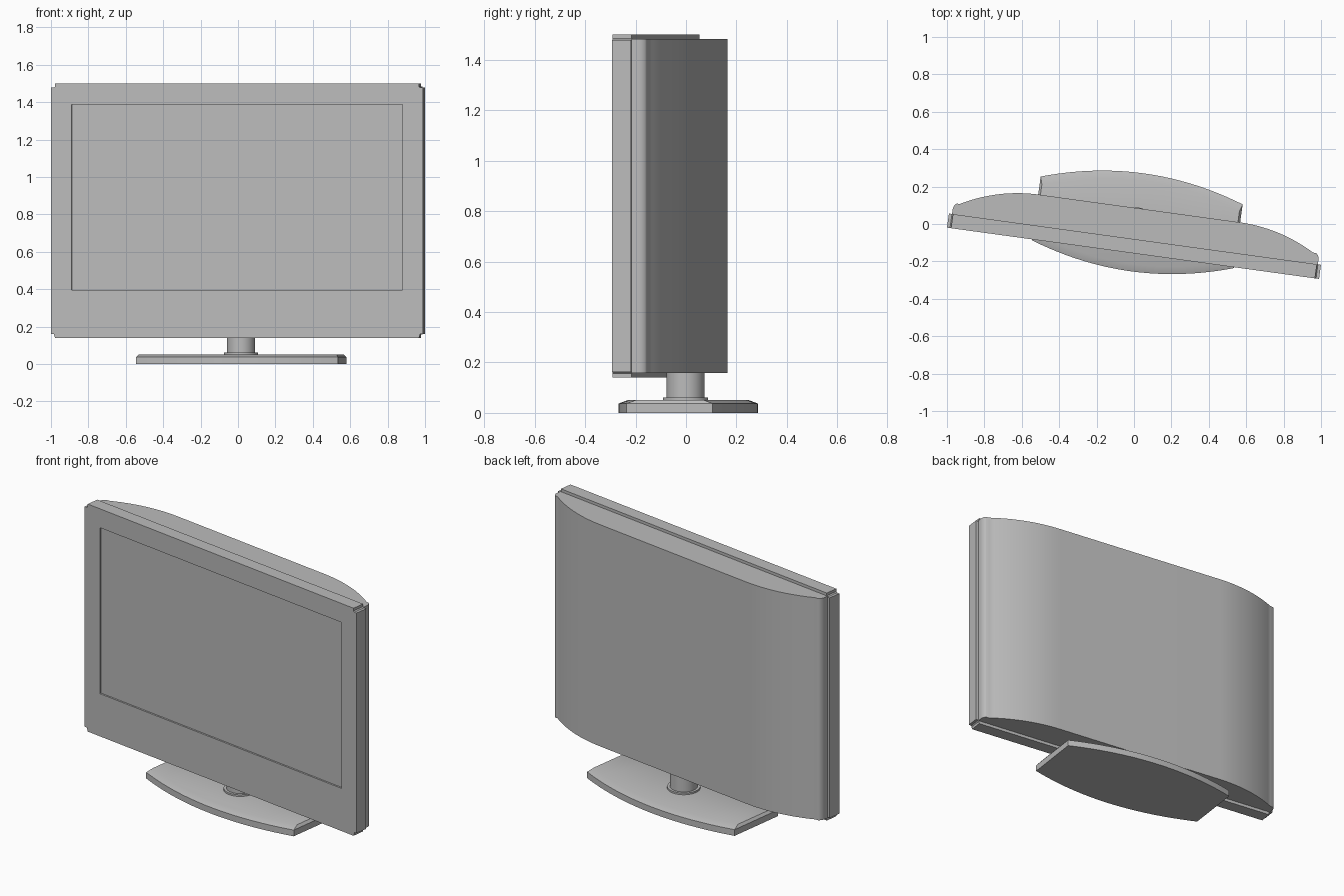
import bpy
import bmesh
import math

cube = bpy.data.objects.get("Cube")
if cube:
    bpy.data.objects.remove(cube, do_unlink=True)

TURN = math.radians(-7.85)      # the whole set is swivelled a little
PIVOT = (0.016, -0.002, 0)

grey = bpy.data.materials.new("plain grey")
grey.use_nodes = True
colour = (0.5, 0.5, 0.5, 1)
grey.diffuse_color = colour
grey.node_tree.nodes["Principled BSDF"].inputs["Base Color"].default_value = colour


def finish(bm, name, angle=30):
    bmesh.ops.recalc_face_normals(bm, faces=bm.faces)
    mesh = bpy.data.meshes.new(name)
    bm.to_mesh(mesh)
    bm.free()
    obj = bpy.data.objects.new(name, mesh)
    bpy.context.collection.objects.link(obj)
    mesh.materials.append(grey)
    obj.location = PIVOT
    obj.rotation_euler.z = TURN
    bpy.ops.object.select_all(action="DESELECT")
    obj.select_set(True)
    bpy.context.view_layer.objects.active = obj
    bpy.ops.object.shade_smooth_by_angle(angle=math.radians(angle))
    return obj


def loft(name, rings, angle=30):
    """Join equal-length rings of points and cap both ends."""
    bm = bmesh.new()
    loops = [[bm.verts.new(p) for p in ring] for ring in rings]
    n = len(loops[0])
    for low, high in zip(loops, loops[1:]):
        for i in range(n):
            j = (i + 1) % n
            bm.faces.new((low[i], low[j], high[j], high[i]))
    bm.faces.new(loops[0][::-1])
    bm.faces.new(loops[-1])
    return finish(bm, name, angle)


def circle(r, z, n=48):
    return [(r * math.cos(math.tau * i / n), r * math.sin(math.tau * i / n), z)
            for i in range(n)]


# Front panel with rounded corners and a sunken screen
HALF, FRONT, BACK, LOW, HIGH = 1.004, -0.156, -0.08, 0.14, 1.5
bm = bmesh.new()
bmesh.ops.create_cube(bm, size=2)
for v in bm.verts:
    v.co.x *= HALF
    v.co.y = FRONT if v.co.y < 0 else BACK
    v.co.z = LOW if v.co.z < 0 else HIGH
corners = [e for e in bm.edges
           if abs(e.verts[0].co.y - e.verts[1].co.y) > 0.01]
face = min(bm.faces, key=lambda f: f.calc_center_median().y)
bmesh.ops.inset_region(bm, faces=[face], thickness=0.11)
middle = (LOW + HIGH) / 2
for v in face.verts:
    v.co.x = math.copysign(0.893, v.co.x)
    v.co.z = 0.395 if v.co.z < middle else 1.387
walls = bmesh.ops.extrude_discrete_faces(bm, faces=[face])
for v in walls["faces"][0].verts:
    v.co.y += 0.01
bmesh.ops.bevel(bm, geom=corners, offset=0.022, segments=5, affect="EDGES")
finish(bm, "front_panel")

# Rear housing: flat back, wide arcs at the sides, small round at each end
side = [(0.987, BACK), (0.987, -0.055)]
for i in range(1, 6):
    a = math.radians(12 * i)
    side.append((0.955 + 0.032 * math.cos(a), -0.055 + 0.038 * math.sin(a)))
RADIUS, FLAT, REAR = 0.85, 0.54, 0.086
for i in range(17):
    a = math.radians(29 * (1 - i / 16))
    side.append((FLAT + RADIUS * math.sin(a), REAR - RADIUS * (1 - math.cos(a))))
outline = side + [(-x, y) for x, y in reversed(side)]
loft("rear_housing", [[(x, y, z) for x, y in outline] for z in (0.158, 1.483)], 40)


# Stand base: bowed front and back, straight ends, sloped upper edge
def base_ring(z, half, apex, bow=0.092, n=24):
    xs = [half * (2 * i / n - 1) for i in range(n + 1)]
    arc = [(x, apex - bow * (x / half) ** 2) for x in xs]
    return ([(x, 0.011 - y, z) for x, y in arc]
            + [(x, 0.011 + y, z) for x, y in reversed(arc)])


loft("stand_base", [base_ring(0, 0.545, 0.264), base_ring(0.037, 0.545, 0.264),
                    base_ring(0.052, 0.533, 0.224)])

# Neck and its collar
loft("neck_collar", [circle(0.09, 0.045), circle(0.09, 0.062)])
loft("neck", [circle(0.075, 0.05), circle(0.075, 0.165)])
